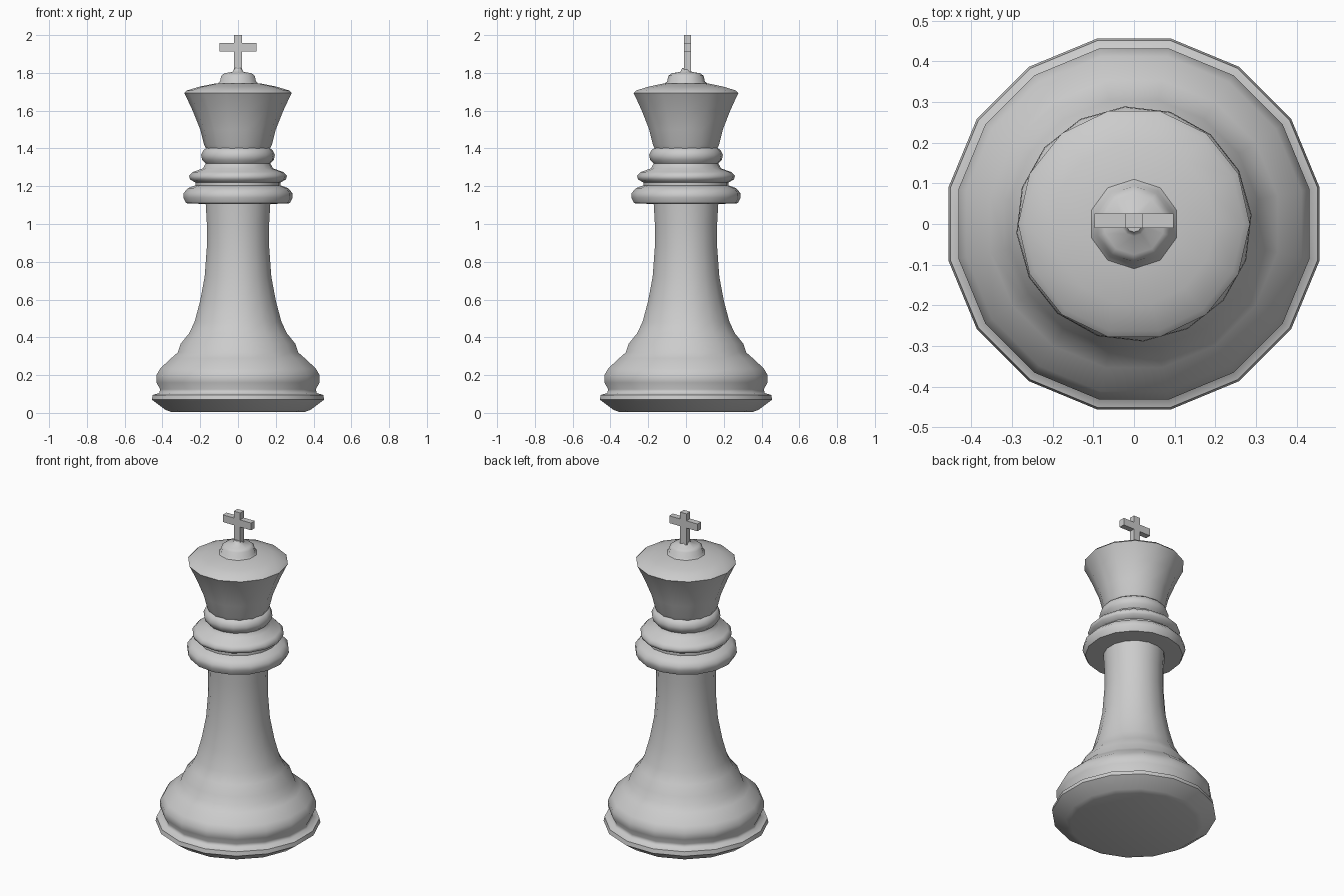
import bpy, bmesh, math

if "Cube" in bpy.data.objects:
    bpy.data.objects.remove(bpy.data.objects["Cube"])


def material(name, colour):
    mat = bpy.data.materials.new(name)
    mat.use_nodes = True
    mat.diffuse_color = colour
    mat.node_tree.nodes["Principled BSDF"].inputs["Base Color"].default_value = colour
    return mat


GREY = material("pale grey", (0.6, 0.6, 0.6, 1))


def finish(name, bm, angle=None):
    bmesh.ops.recalc_face_normals(bm, faces=bm.faces)
    mesh = bpy.data.meshes.new(name)
    bm.to_mesh(mesh)
    bm.free()
    mesh.materials.append(GREY)
    obj = bpy.data.objects.new(name, mesh)
    bpy.context.collection.objects.link(obj)
    if angle:
        bpy.ops.object.select_all(action="DESELECT")
        obj.select_set(True)
        bpy.context.view_layer.objects.active = obj
        bpy.ops.object.shade_smooth_by_angle(angle=math.radians(angle))
    return obj


def turned(name, profile, sides=16, turn=0.5, angle=60):
    """Lathe a list of (radius, height) points, capping both ends."""
    bm = bmesh.new()
    rings = []
    for r, z in profile:
        angles = [(i + turn) * math.tau / sides for i in range(sides)]
        rings.append([bm.verts.new((r * math.cos(a), r * math.sin(a), z)) for a in angles])
    for low, high in zip(rings, rings[1:]):
        for i in range(sides):
            j = (i + 1) % sides
            bm.faces.new((low[i], low[j], high[j], high[i]))
    bm.faces.new(rings[0])
    bm.faces.new(rings[-1])
    return finish(name, bm, angle)


# Foot, rounded base and tapering stem
turned("base_and_stem", [
    (0.36, 0.005), (0.39, 0.015), (0.465, 0.07), (0.46, 0.095), (0.425, 0.105),
    (0.42, 0.125), (0.44, 0.16), (0.44, 0.2), (0.42, 0.235), (0.36, 0.29),
    (0.325, 0.32), (0.31, 0.365), (0.265, 0.42), (0.235, 0.48), (0.205, 0.59),
    (0.18, 0.72), (0.168, 0.88), (0.168, 1.0), (0.175, 1.12)])

# Stacked neck rings
turned("collar", [
    (0.16, 1.105), (0.275, 1.11), (0.29, 1.14), (0.288, 1.165), (0.265, 1.19),
    (0.225, 1.205), (0.225, 1.22), (0.255, 1.235), (0.26, 1.255), (0.24, 1.275),
    (0.185, 1.295), (0.172, 1.32), (0.19, 1.34), (0.196, 1.365), (0.185, 1.39),
    (0.165, 1.405)], turn=0.2)

# Flared crown with a small cap
turned("crown", [
    (0.165, 1.39), (0.18, 1.42), (0.2, 1.5), (0.24, 1.6), (0.275, 1.675),
    (0.285, 1.693), (0.27, 1.707), (0.2, 1.728), (0.115, 1.745)], sides=14, turn=0)
turned("crown_cap", [
    (0.115, 1.74), (0.1, 1.755), (0.093, 1.785), (0.075, 1.798), (0.03, 1.805),
    (0.02, 1.825)], sides=10)

# Cross: one solid outline, mirrored left to right
half = [(0.022, 1.80), (0.022, 1.912), (0.097, 1.912), (0.097, 1.957),
        (0.022, 1.957), (0.022, 2.0)]
outline = half + [(-x, z) for x, z in reversed(half)]
bm = bmesh.new()
front = bm.faces.new([bm.verts.new((x, -0.01, z)) for x, z in outline])
side = bmesh.ops.extrude_face_region(bm, geom=[front], use_keep_orig=True)["geom"]
for v in side:
    if isinstance(v, bmesh.types.BMVert):
        v.co.y = 0.026
finish("cross", bm)
